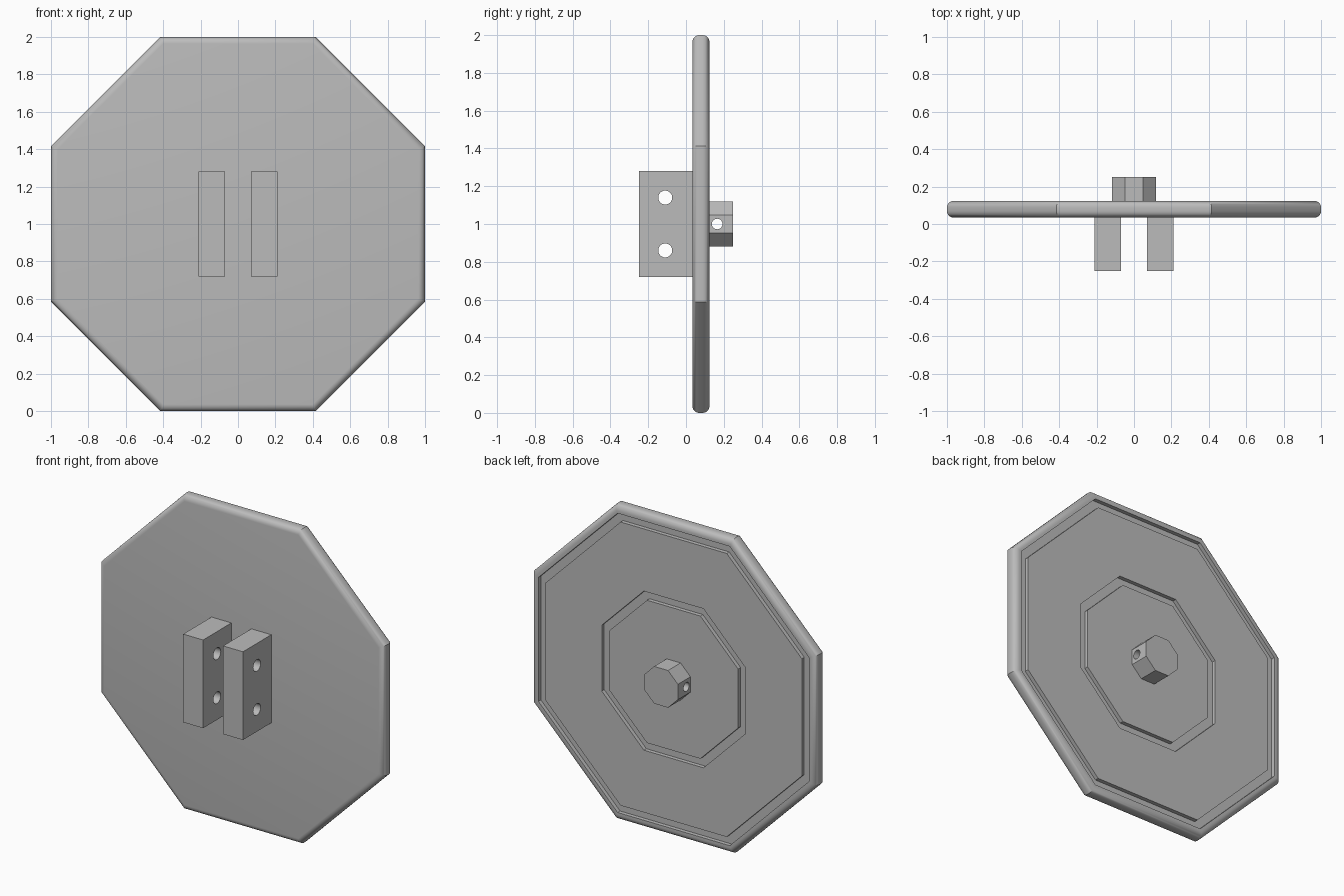
import bpy, bmesh, math
from mathutils import Matrix

cube = bpy.data.objects.get("Cube")
if cube:
    bpy.data.objects.remove(cube, do_unlink=True)

grey = bpy.data.materials.new("plain grey")
grey.use_nodes = True
grey.diffuse_color = (0.5, 0.5, 0.5, 1)
grey.node_tree.nodes["Principled BSDF"].inputs["Base Color"].default_value = (0.5, 0.5, 0.5, 1)

MID = 1.0                  # height of the centre
FRONT, BACK = 0.034, 0.124  # plate faces


def add_object(name, bm):
    bmesh.ops.recalc_face_normals(bm, faces=bm.faces)
    mesh = bpy.data.meshes.new(name)
    bm.to_mesh(mesh)
    bm.free()
    mesh.materials.append(grey)
    obj = bpy.data.objects.new(name, mesh)
    bpy.context.collection.objects.link(obj)
    return obj


def octagon_solid(name, profile):
    """Sweep (apothem, y) points round the y axis in eight flat sides, capped at both ends."""
    bm = bmesh.new()
    rings = []
    for apothem, y in profile:
        r = apothem / math.cos(math.pi / 8)
        angles = [math.pi / 8 + i * math.pi / 4 for i in range(8)]
        rings.append([bm.verts.new((r * math.cos(a), y, MID + r * math.sin(a))) for a in angles])
    for a, b in zip(rings, rings[1:]):
        for i in range(8):
            j = (i + 1) % 8
            bm.faces.new((a[i], a[j], b[j], b[i]))
    bm.faces.new(rings[0])
    bm.faces.new(rings[-1])
    return add_object(name, bm)


def drill(obj, y, z, radius):
    """Cut a round hole along x right through the object."""
    bm = bmesh.new()
    bmesh.ops.create_cone(bm, cap_ends=True, segments=32, radius1=radius, radius2=radius, depth=1,
                          matrix=Matrix.Translation((0, y, z)) @ Matrix.Rotation(math.pi / 2, 4, 'Y'))
    cutter = add_object("hole_cutter", bm)
    cutter.hide_render = True
    mod = obj.modifiers.new("hole", 'BOOLEAN')
    mod.operation = 'DIFFERENCE'
    mod.solver = 'EXACT'
    mod.object = cutter
    bpy.context.view_layer.update()
    result = bpy.data.meshes.new_from_object(obj.evaluated_get(bpy.context.evaluated_depsgraph_get()))
    obj.modifiers.clear()
    obj.data = result
    bpy.data.objects.remove(cutter, do_unlink=True)


def smooth(obj):
    bpy.ops.object.select_all(action='DESELECT')
    obj.select_set(True)
    bpy.context.view_layer.objects.active = obj
    bpy.ops.object.shade_smooth_by_angle(angle=math.radians(30))


# Plate: rounded rim, two grooves in the back
ROUND, DEPTH, STEPS = 0.036, 0.025, 6
profile = []
for centre_y, start in ((FRONT + ROUND, -90), (BACK - ROUND, 0)):
    for i in range(STEPS + 1):
        a = math.radians(start + 90 * i / STEPS)
        profile.append((1 - ROUND + ROUND * math.cos(a), centre_y + ROUND * math.sin(a)))
for outer, inner in ((0.95, 0.90), (0.505, 0.453)):
    profile += [(outer, BACK), (outer, BACK - DEPTH), (inner, BACK - DEPTH), (inner, BACK)]
smooth(octagon_solid("plate", profile))

# Back hub with a cross hole
hub = octagon_solid("back_hub", [(0.118, BACK), (0.118, 0.25)])
drill(hub, 0.165, MID, 0.028)
smooth(hub)

# Front lugs, each with two cross holes
for name, side in (("left_lug", 1), ("right_lug", -1)):
    bm = bmesh.new()
    size = Matrix.Diagonal((0.14, FRONT + 0.25, 0.56, 1))
    bmesh.ops.create_cube(bm, size=1, matrix=Matrix.Translation((side * 0.14, (FRONT - 0.25) / 2, MID)) @ size)
    lug = add_object(name, bm)
    for dz in (-0.14, 0.14):
        drill(lug, -0.11, MID + dz, 0.037)
    smooth(lug)
